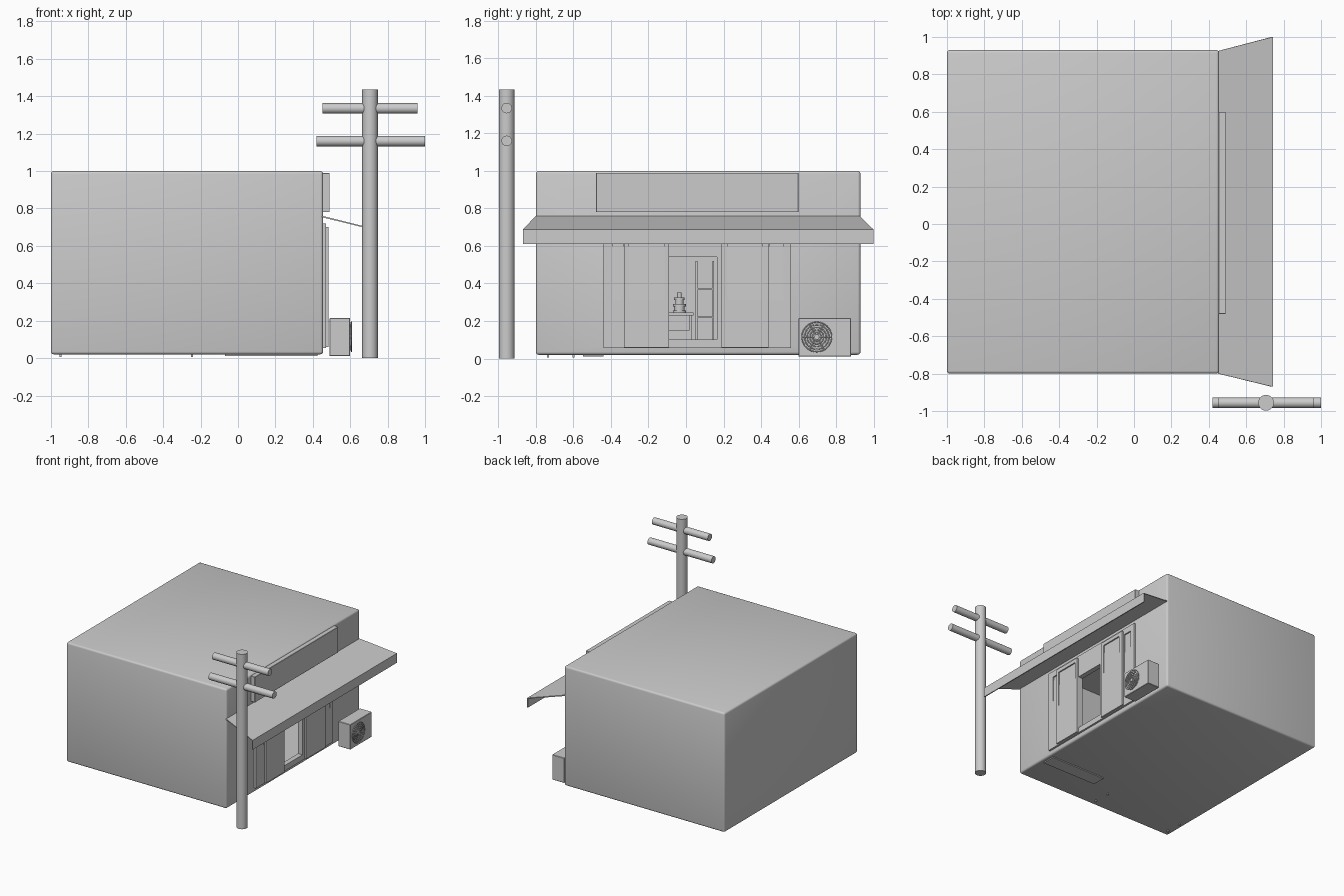
import bpy, bmesh, math
from mathutils import Vector

if "Cube" in bpy.data.objects:
    bpy.data.objects.remove(bpy.data.objects["Cube"])


def finish(name, bm, smooth=False):
    bmesh.ops.recalc_face_normals(bm, faces=bm.faces)
    me = bpy.data.meshes.new(name)
    bm.to_mesh(me)
    bm.free()
    ob = bpy.data.objects.new(name, me)
    bpy.context.collection.objects.link(ob)
    if smooth:
        bpy.ops.object.select_all(action='DESELECT')
        ob.select_set(True)
        bpy.context.view_layer.objects.active = ob
        bpy.ops.object.shade_smooth_by_angle(angle=math.radians(40))
    return ob


def box(name, x, y, z, bevel=0.0, segments=2):
    bm = bmesh.new()
    bmesh.ops.create_cube(bm, size=1)
    for v in bm.verts:
        v.co = [(r[0] + r[1]) / 2 + c * (r[1] - r[0]) for c, r in zip(v.co, (x, y, z))]
    if bevel:
        bmesh.ops.bevel(bm, geom=bm.edges[:], offset=bevel, segments=segments,
                        profile=0.5, affect='EDGES')
    return finish(name, bm, bevel > 0.005)


def rod(name, a, b, r, sides=24):
    a, b = Vector(a), Vector(b)
    bm = bmesh.new()
    bmesh.ops.create_cone(bm, cap_ends=True, segments=sides, radius1=r, radius2=r,
                          depth=(b - a).length)
    ob = finish(name, bm, True)
    ob.location = (a + b) / 2
    ob.rotation_euler = (b - a).to_track_quat('Z', 'Y').to_euler()
    return ob


def cut(ob, cutter):
    m = ob.modifiers.new('cut', 'BOOLEAN')
    m.operation = 'DIFFERENCE'
    m.object = cutter
    cutter.hide_render = True
    cutter.hide_viewport = True
    cutter.display_type = 'WIRE'


def apply_cuts(ob, cutters):
    for c in cutters:
        cut(ob, c)
    deps = bpy.context.evaluated_depsgraph_get()
    me = bpy.data.meshes.new_from_object(ob.evaluated_get(deps))
    ob.modifiers.clear()
    ob.data = me


# Hollow shop building with a doorway
shell = box('building', (-1, 0.455), (-0.8, 0.93), (0.02, 1.0), 0.015, 3)
room = box('room_cutter', (-0.97, 0.43), (-0.77, 0.90), (0.04, 0.97))
doorway = box('doorway_cutter', (0.40, 0.60), (-0.09, 0.165), (0.10, 0.54))
apply_cuts(shell, [room, doorway])

# Shopfront frame and sliding doors, with tapered window recesses
frame = box('shopfront_frame', (0.45, 0.47), (-0.44, 0.56), (0.055, 0.72))


def recess(front, y0, y1):
    bm = bmesh.new()
    prof = [(front + 0.01, 0.31), (front, 0.31), (front - 0.01, 0.67), (front + 0.01, 0.67)]
    ends = [[bm.verts.new((px, y, pz)) for px, pz in prof] for y in (y0, y1)]
    bm.faces.new(ends[0])
    bm.faces.new(ends[1])
    for i in range(4):
        j = (i + 1) % 4
        bm.faces.new((ends[0][i], ends[0][j], ends[1][j], ends[1][i]))
    return finish('window_cutter', bm)


apply_cuts(frame, [doorway, recess(0.47, -0.39, -0.335), recess(0.47, 0.445, 0.52)])
for name, y0, y1, w0, w1 in (('door_left', -0.33, -0.09, -0.305, -0.115),
                             ('door_right', 0.19, 0.44, 0.22, 0.405)):
    door = box(name, (0.468, 0.485), (y0, y1), (0.06, 0.70))
    apply_cuts(door, [recess(0.485, w0, w1)])

# Sign board
box('sign_board', (0.45, 0.49), (-0.48, 0.60), (0.78, 0.99), 0.002, 1)

# Flared awning with front valance
bm = bmesh.new()
rows = [[bm.verts.new((x, y, z)) for y in ys] for x, z, ys in
        ((0.45, 0.757, (-0.80, 0.925)), (0.739, 0.685, (-0.87, 1.0)), (0.739, 0.61, (-0.87, 1.0)))]
for a, b in zip(rows, rows[1:]):
    bm.faces.new((a[0], b[0], b[1], a[1]))
awning = finish('awning', bm)
sol = awning.modifiers.new('thickness', 'SOLIDIFY')
sol.thickness = 0.008
sol.offset = 0

# Outdoor air-conditioning unit with fan grille
box('air_unit', (0.49, 0.60), (0.60, 0.88), (0.01, 0.215), 0.003, 1)
FY, FZ = 0.697, 0.115
rod('fan_plate', (0.595, FY, FZ), (0.602, FY, FZ), 0.078, 32)
rod('fan_hub', (0.60, FY, FZ), (0.61, FY, FZ), 0.014, 16)
for i in range(5):
    bpy.ops.mesh.primitive_torus_add(major_radius=0.023 + i * 0.014, minor_radius=0.003,
                                     major_segments=32, minor_segments=6,
                                     location=(0.607, FY, FZ), rotation=(0, math.pi / 2, 0))
    bpy.context.object.name = f'fan_ring_{i}'
    bpy.ops.object.shade_smooth()
for i in range(6):
    t = i * math.pi / 3
    rod(f'fan_spoke_{i}', (0.605, FY, FZ),
        (0.605, FY + 0.078 * math.cos(t), FZ + 0.078 * math.sin(t)), 0.003, 6)

# Utility pole with two cross bars
PY = -0.956
rod('pole', (0.706, PY, 0), (0.706, PY, 1.435), 0.042, 32)
rod('upper_crossbar', (0.453, PY, 1.335), (0.96, PY, 1.335), 0.028)
rod('lower_crossbar', (0.42, PY, 1.16), (1.0, PY, 1.16), 0.028)


# Shelf units inside, running along x
def shelf_unit(name, x, y, bottom, top, levels):
    for i, px in enumerate(x):
        for j, py in enumerate(y):
            box(f'{name}_post_{i}{j}', (px - 0.005, px + 0.005), (py - 0.005, py + 0.005),
                (bottom, top))
    for i, z in enumerate(levels):
        box(f'{name}_board_{i}', x, y, (z - 0.005, z + 0.005))


shelf_unit('side_shelf', (-0.95, -0.245), (-0.735, -0.60), 0.005, 0.52, (0.08, 0.22, 0.37, 0.51))
shelf_unit('middle_shelf', (-0.85, -0.15), (0.055, 0.145), 0.03, 0.52, (0.08, 0.22, 0.37))

# Counters inside
box('long_counter', (-0.07, 0.425), (-0.55, -0.44), (0.012, 0.26))
box('display_table_top', (-0.45, -0.10), (-0.25, 0.04), (0.23, 0.245))
box('display_table_body', (-0.44, -0.11), (-0.24, 0.03), (0.03, 0.15))
for i, py in enumerate((-0.235, 0.025)):
    box(f'display_table_side_{i}', (-0.44, -0.11), (py - 0.008, py + 0.008), (0.14, 0.235))

# Stacked ornament on the table
z = 0.245
for i, (r, h) in enumerate(((0.035, 0.012), (0.028, 0.02), (0.034, 0.014), (0.022, 0.02),
                            (0.028, 0.015), (0.012, 0.025))):
    rod(f'ornament_tier_{i}', (-0.2, -0.035, z), (-0.2, -0.035, z + h), r, 16)
    z += h
